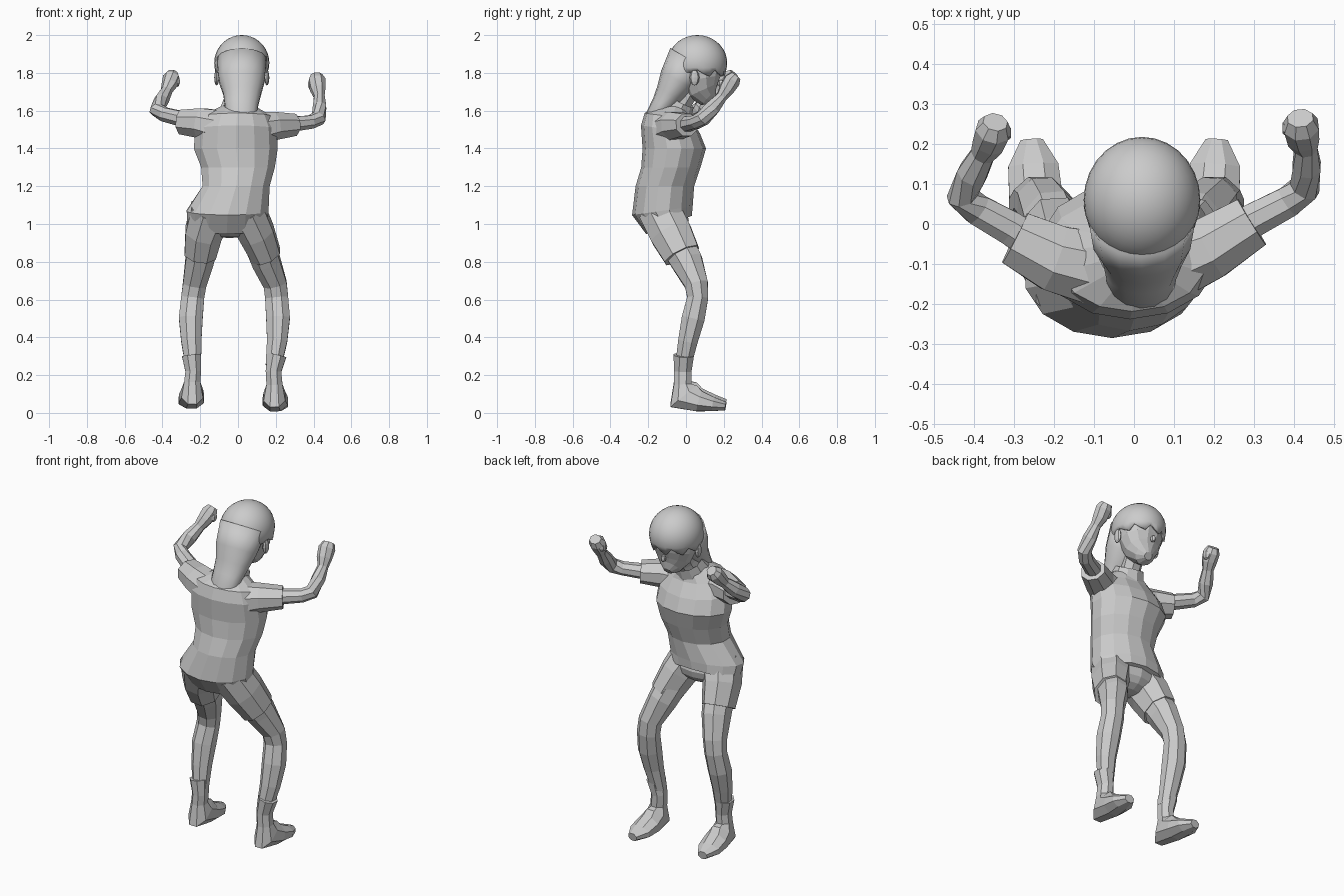
import bpy, bmesh, math
from mathutils import Vector, Matrix


def finish(name, bm, smooth=False):
    bmesh.ops.recalc_face_normals(bm, faces=bm.faces)
    me = bpy.data.meshes.new(name)
    bm.to_mesh(me)
    bm.free()
    for p in me.polygons:
        p.use_smooth = smooth
    ob = bpy.data.objects.new(name, me)
    bpy.context.collection.objects.link(ob)
    return ob


def loft(name, rings, n=8, caps=(True, True), smooth=False):
    """Skin a list of (centre, u, v) elliptical rings."""
    bm = bmesh.new()
    loops = []
    for c, u, v in rings:
        angs = [2 * math.pi * (i + 0.5) / n for i in range(n)]
        loops.append([bm.verts.new(c + u * math.cos(a) + v * math.sin(a)) for a in angs])
    for p, q in zip(loops, loops[1:]):
        for i in range(n):
            j = (i + 1) % n
            bm.faces.new((p[i], p[j], q[j], q[i]))
    if caps[0]:
        bm.faces.new(loops[0])
    if caps[1]:
        bm.faces.new(loops[-1])
    return finish(name, bm, smooth)


def tube(name, pts, ref=(1, 0, 0), **kw):
    """Loft along a path of (x, y, z, a, b); a lies along ref, b across it."""
    ps = [Vector(p[:3]) for p in pts]
    rings = []
    for i, p in enumerate(pts):
        ts = []
        if i > 0:
            ts.append((ps[i] - ps[i - 1]).normalized())
        if i < len(ps) - 1:
            ts.append((ps[i + 1] - ps[i]).normalized())
        t = sum(ts, Vector()).normalized()
        u = Vector(ref)
        u = (u - t * u.dot(t)).normalized()
        rings.append((ps[i], u * p[3], t.cross(u) * p[4]))
    return loft(name, rings, **kw)


def ball(name, c, r, seg=12, rings=8, smooth=False, tilt=0):
    bm = bmesh.new()
    m = Matrix.Translation(c) @ Matrix.Rotation(tilt, 4, 'X') @ Matrix.Diagonal((*r, 1))
    bmesh.ops.create_uvsphere(bm, u_segments=seg, v_segments=rings, radius=1, matrix=m)
    return finish(name, bm, smooth)


# Shirt body: x, y, z, half width, half depth, forward tilt in degrees
torso = [(-.06, -.09, .995, .215, .13, 22), (-.055, -.125, 1.07, .222, .162, 8),
         (-.01, -.112, 1.2, .182, .155, 0), (0, -.08, 1.3, .2, .157, 0),
         (-.012, -.062, 1.4, .228, .168, 0), (-.01, -.082, 1.5, .22, .158, -8),
         (-.005, -.095, 1.57, .185, .125, -8), (0, -.075, 1.625, .09, .085, 0)]
loft("shirt_body", [(Vector((x, y, z)), Vector((a, 0, 0)),
     Vector((0, b * math.cos(math.radians(t)), b * math.sin(math.radians(t)))))
    for x, y, z, a, b, t in torso], n=14)
tube("collar", [(0, -.065, 1.59, .1, .1), (.01, -.03, 1.655, .085, .08)], n=10, caps=(True, False))

# Sleeves
UP = (0, 0, 1)
tube("left_sleeve", [(-.1, -.11, 1.51, .1, .1), (-.2, -.085, 1.535, .085, .09),
                     (-.298, -.035, 1.54, .07, .075)], ref=UP)
tube("right_sleeve", [(.09, -.1, 1.5, .1, .1), (.19, -.06, 1.52, .08, .085),
                      (.295, .005, 1.525, .063, .072)], ref=UP)

# Arms with clenched hands
tube("left_arm", [(-.2, -.08, 1.54, .045, .05), (-.31, -.01, 1.56, .043, .046),
                  (-.39, .035, 1.58, .04, .042), (-.43, .07, 1.605, .042, .04),
                  (-.405, .125, 1.655, .042, .04), (-.378, .175, 1.705, .032, .032),
                  (-.362, .205, 1.74, .042, .043), (-.352, .235, 1.775, .046, .046),
                  (-.347, .255, 1.797, .03, .032)], ref=UP)
tube("right_arm", [(.19, -.06, 1.52, .045, .05), (.3, .01, 1.53, .042, .046),
                   (.385, .055, 1.54, .038, .042), (.427, .09, 1.56, .042, .04),
                   (.432, .145, 1.62, .042, .038), (.43, .19, 1.675, .03, .03),
                   (.422, .215, 1.715, .042, .043), (.418, .245, 1.76, .046, .047),
                   (.416, .265, 1.785, .03, .034)], ref=UP)
for side, x, y, z, s in (("left", -.322, .228, 1.755, 1), ("right", .385, .24, 1.74, 1)):
    ball(side + "_thumb", (x, y, z), (.017, .026, .03), 6, 5)

# Shorts
ball("shorts_seat", (-.045, -.105, 1.02), (.19, .12, .095), 12, 8)
tube("left_shorts_leg", [(-.14, -.14, 1.07, .12, .12), (-.183, -.08, .95, .105, .12),
                         (-.2, -.022, .84, .09, .105)])
tube("right_shorts_leg", [(.04, -.14, 1.07, .11, .12), (.1, -.08, .95, .1, .12),
                          (.148, -.022, .835, .085, .105)])

# Legs: per side x positions at thigh, knee, calf, shin
legs = {"left": (-.17, -.205, -.23, -.25, -.247, -.237),
        "right": (.09, .15, .197, .212, .207, .188)}
for side, (x0, x1, x2, x3, x4, x5) in legs.items():
    tube(side + "_leg", [(x0, -.09, .97, .09, .1), (x1, .005, .8, .08, .09),
                         (x2, .055, .68, .067, .067), ((x2 + x3) / 2, .062, .61, .066, .06),
                         (x3, .038, .5, .068, .066), (x4, .01, .38, .058, .056),
                         (x5, -.015, .25, .045, .045)])
    # Boot: flared shaft, ankle, instep, ball, toe
    s = -1 if side == "left" else 1
    dz = .015 if side == "left" else 0
    fx = x5 + .005 * s
    tube(side + "_boot", [(x4, -.012, .305, .054, .058), (x5, -.017, .22, .045, .05),
                          (fx, -.018, .15 + dz, .046, .05),
                          (fx, -.012, .088 + dz, .062, .098),
                          (fx + .004 * s, .07, .062 + dz, .072, .06),
                          (fx + .01 * s, .145, .046 + dz, .068, .04),
                          (fx + .014 * s, .21, .036 + dz, .03, .024)])

# Neck, face, ears, nose
tube("neck", [(0, -.065, 1.58, .065, .065), (.012, -.015, 1.66, .06, .06),
              (.02, .03, 1.74, .062, .065)], n=8)
tube("face", [(.02, .145, 1.655, .025, .022), (.02, .12, 1.672, .062, .06),
              (.02, .09, 1.71, .098, .09), (.02, .078, 1.77, .122, .112),
              (.02, .07, 1.83, .13, .135), (.02, .06, 1.9, .115, .125)], n=12)
ball("nose", (.02, .185, 1.745), (.014, .018, .02), 6, 5)
for s, side in ((-1, "left"), (1, "right")):
    ball(side + "_ear", (.02 + s * .133, .045, 1.775), (.013, .026, .042), 8, 6)

# Hair cap with jagged fringe, opened over the face
bm = bmesh.new()
bmesh.ops.create_uvsphere(bm, u_segments=28, v_segments=18, radius=1,
    matrix=Matrix.Translation((.02, .06, 1.853)) @ Matrix.Diagonal((.146, .158, .147, 1)))
gone = [f for f in bm.faces
        if f.calc_center_median().z < 1.8 and f.calc_center_median().y > .01]
bmesh.ops.delete(bm, geom=gone, context='FACES')
fringe = [v for v in bm.verts if v.is_boundary and v.co.y > .03 and v.co.z > 1.77]
fringe.sort(key=lambda v: math.atan2(v.co.y - .06, v.co.x - .02))
for i, v in enumerate(fringe):
    v.co.z += (-.022, .012, -.008)[i % 3]
cap = finish("hair_cap", bm, True)
sol = cap.modifiers.new("thickness", 'SOLIDIFY')
sol.thickness = .015

# Long hair falling down the back
tube("hair_back", [(.02, .02, 1.87, .135, .12), (.02, -.045, 1.76, .124, .1),
                   (.022, -.085, 1.69, .102, .078), (.018, -.125, 1.63, .09, .06),
                   (.016, -.17, 1.56, .082, .05), (.014, -.19, 1.525, .05, .03)],
     n=14, smooth=True)
